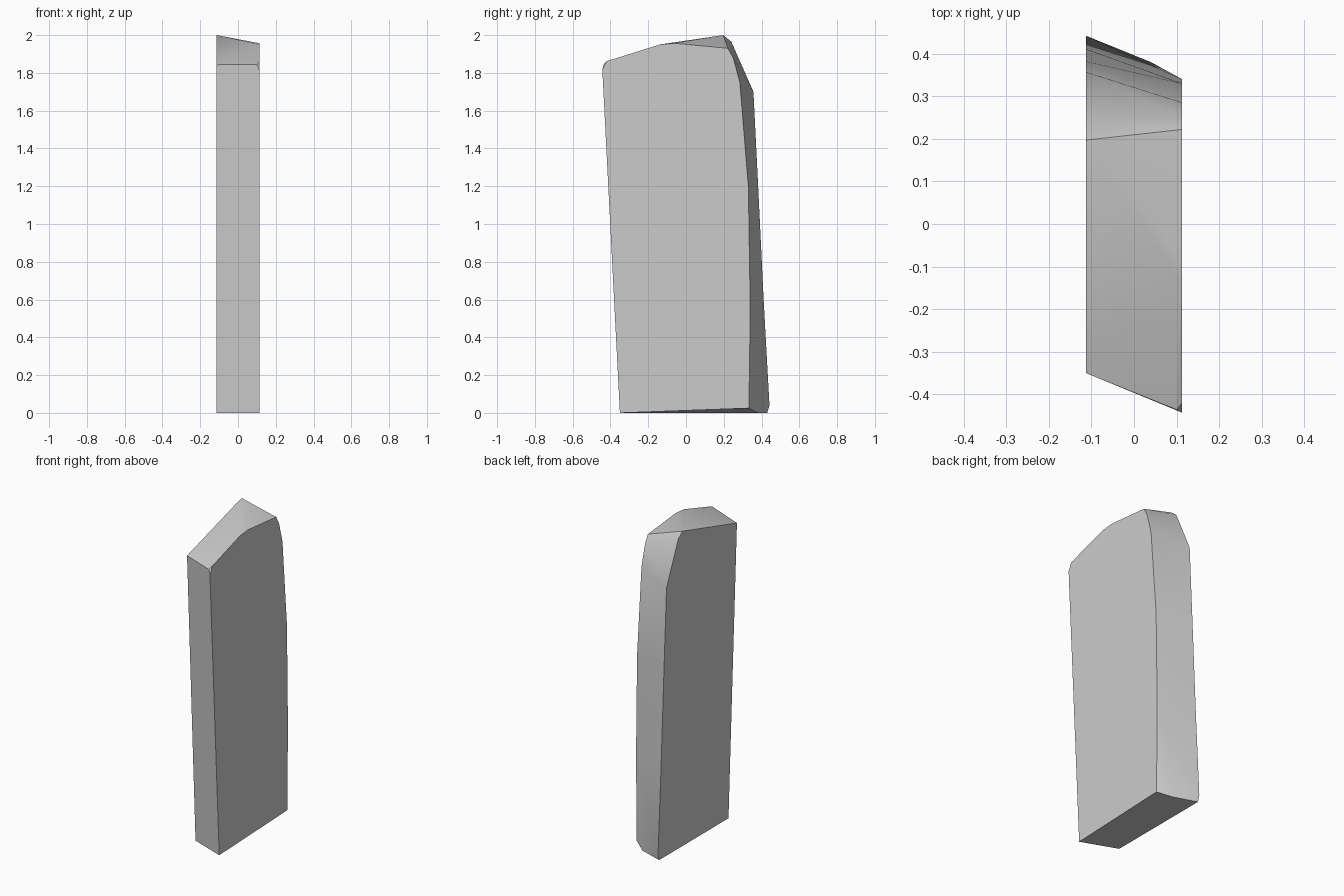
import bpy
import bmesh

cube = bpy.data.objects.get("Cube")
if cube:
    bpy.data.objects.remove(cube, do_unlink=True)

HALF = 0.113  # half thickness of the slab

# One flat stone colour
stone = bpy.data.materials.new("stone_grey")
stone.use_nodes = True
grey = (0.6, 0.6, 0.6, 1)
stone.diffuse_color = grey
stone.node_tree.nodes["Principled BSDF"].inputs["Base Color"].default_value = grey

bm = bmesh.new()


def outline(x, profile):
    """Place a (y, z) outline in the plane at x."""
    return [bm.verts.new((x, y, z)) for y, z in profile]


# Left outline: front edge, arched top, then down the back edge
front_l = outline(HALF, [(-.35, 0), (-.443, 1.815)])
arch_l = outline(HALF, [(-.42, 1.862), (-.14, 1.95), (-.06, 1.957)])
back_l = outline(HALF, [(.222, 1.93), (.25, 1.88), (.285, 1.75),
                        (.33, 1.2), (.34, .55), (.333, .025)])

# Right outline: straight sloping top and leaning back edge
front_r = outline(-HALF, [(-.265, 0), (-.35, 1.843)])
back_r = outline(-HALF, [(.197, 2), (.24, 1.965), (.357, 1.7),
                         (.382, 1.2), (.411, .6), (.442, .04), (.43, 0)])

# Chipped top front corner and the bend in the lower back edge
chip = bm.verts.new((.1, -.436, 1.845))
bend = bm.verts.new((.04, .38, 0))

# Broad sides
bm.faces.new(front_l + arch_l + back_l)
bm.faces.new(front_r + back_r)

# Front and chipped corner
bm.faces.new([*front_l, chip, front_r[1], front_r[0]])
bm.faces.new([front_l[1], arch_l[0], chip])

# Twisted top
peak = back_r[0]
bm.faces.new([chip, arch_l[0], arch_l[1]])
bm.faces.new([chip, arch_l[1], front_r[1]])
bm.faces.new([front_r[1], arch_l[1], peak])
for a, b in ((arch_l[1], arch_l[2]), (arch_l[2], back_l[0])):
    bm.faces.new([a, b, peak])

# Back strip
for i in range(4):
    bm.faces.new([back_l[i], back_l[i + 1], back_r[i + 1], back_r[i]])

# Lower back and underside
bm.faces.new([back_l[4], back_l[5], bend])
bm.faces.new([back_l[4], bend, back_r[5]])
bm.faces.new([back_l[4], back_r[5], back_r[4]])
bm.faces.new([bend, back_r[6], back_r[5]])
bm.faces.new([front_l[0], front_r[0], back_r[6], bend, back_l[5]])

bmesh.ops.recalc_face_normals(bm, faces=bm.faces)
mesh = bpy.data.meshes.new("stone_slab")
bm.to_mesh(mesh)
bm.free()
mesh.materials.append(stone)

slab = bpy.data.objects.new("stone_slab", mesh)
bpy.context.collection.objects.link(slab)
bpy.ops.object.select_all(action="DESELECT")
slab.select_set(True)
bpy.context.view_layer.objects.active = slab
bpy.ops.object.shade_smooth_by_angle(angle=0.52)
